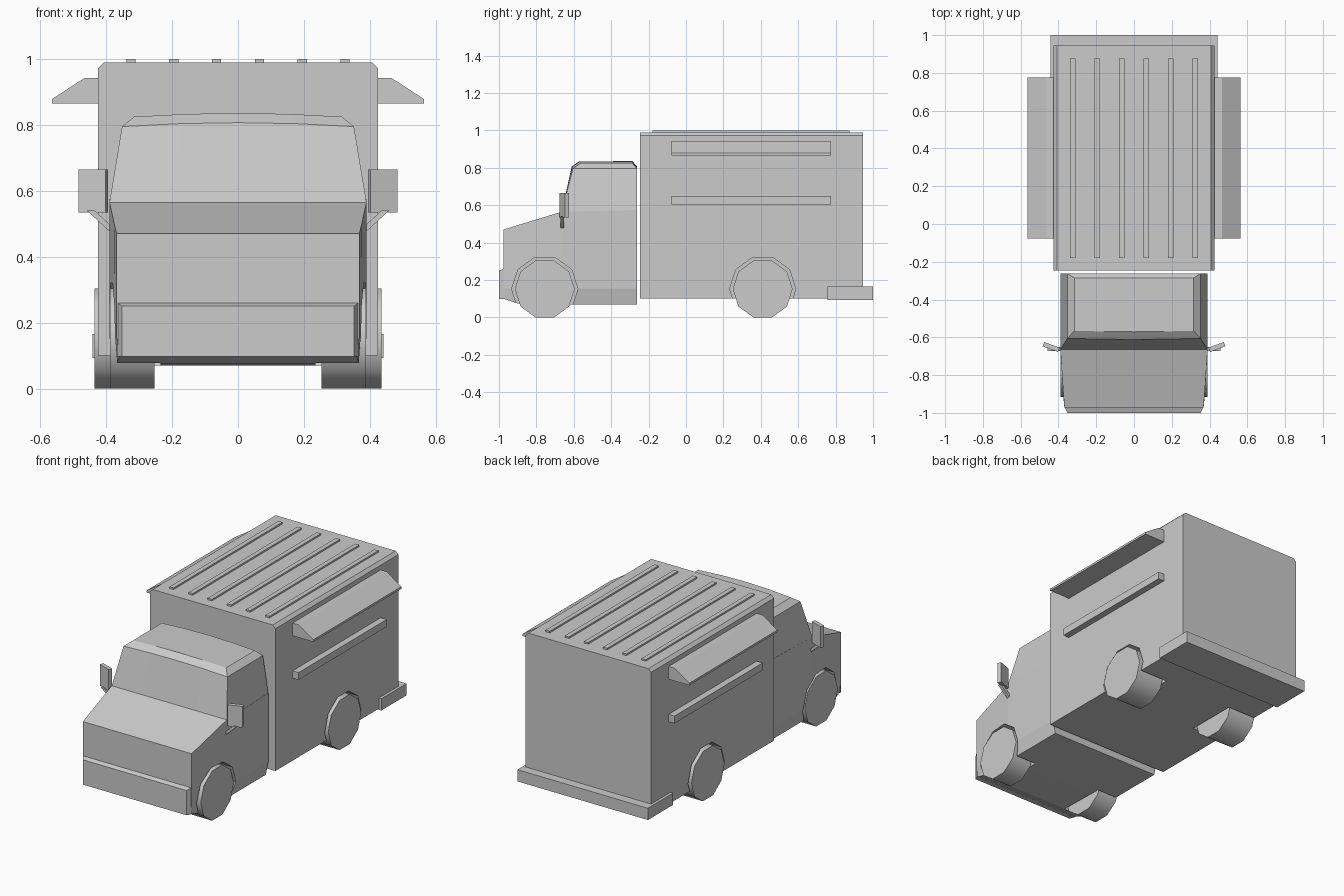
import bpy, math
from mathutils import Matrix, Vector

if "Cube" in bpy.data.objects:
    bpy.data.objects.remove(bpy.data.objects["Cube"])


def mesh_object(name, verts, faces):
    me = bpy.data.meshes.new(name)
    me.from_pydata([tuple(v) for v in verts], [], faces)
    ob = bpy.data.objects.new(name, me)
    bpy.context.collection.objects.link(ob)
    # consistent outward normals
    import bmesh
    bm = bmesh.new()
    bm.from_mesh(me)
    bmesh.ops.recalc_face_normals(bm, faces=bm.faces)
    bm.to_mesh(me)
    bm.free()
    return ob


def loft(name, rings):
    n = len(rings[0])
    verts = [p for r in rings for p in r]
    faces = [(k * n + i, k * n + (i + 1) % n, (k + 1) * n + (i + 1) % n, (k + 1) * n + i)
             for k in range(len(rings) - 1) for i in range(n)]
    faces += [tuple(range(n)), tuple(range(len(verts) - n, len(verts)))]
    return mesh_object(name, verts, faces)


def prism_y(name, pts, y0, y1):
    return loft(name, [[(x, y, z) for x, z in pts] for y in (y0, y1)])


def box(name, x0, x1, y0, y1, z0, z1):
    return prism_y(name, [(x0, z0), (x1, z0), (x1, z1), (x0, z1)], y0, y1)


def disc_x(name, x0, x1, cy, cz, r, sides=10):
    a = [2 * math.pi * i / sides for i in range(sides)]
    return loft(name, [[(x, cy + r * math.cos(t), cz + r * math.sin(t)) for t in a] for x in (x0, x1)])


def mirrored(pts):
    return pts + [(-x, z) for x, z in reversed(pts)]


# cargo box with chamfered roof edges
cargo = prism_y("cargo_box", mirrored([(.425, .10), (.425, .972), (.407, .99)]), -.245, .945)

# roof ribs
for i in range(6):
    x = -.325 + i * .13
    box("roof_rib", x - .014, x + .014, -.18, .875, .985, 1.0)

# rear step bumper
box("rear_bumper", -.442, .442, .757, 1.0, .093, .165)

# lower cab and hood: sections along y
sections = [(-.975, .36, .10, .368, .155, .368, .47),
            (-.90, .367, .075, .376, .155, .374, .493),
            (-.665, .372, .07, .39, .155, .39, .565),
            (-.262, .372, .07, .39, .155, .39, .575)]
lower = loft("cab_lower", [[(x, y, z) for x, z in mirrored([(a, b), (c, d), (e, f)])]
                           for y, a, b, c, d, e, f in sections])

# upper cab: stacked rings with a crowned roof
rings = []
for hx, yf, yb, z, crown in [(.39, -.665, -.262, .565, 0), (.352, -.605, -.262, .795, .012),
                             (.315, -.565, -.287, .825, .011)]:
    row = [(f, z + crown * (1 - f * f)) for f in (-1, -.5, 0, .5, 1)]
    rings.append([(f * hx, yf - crown * .5 * (1 - f * f), h) for f, h in row]
                 + [(f * hx, yb, h) for f, h in reversed(row)])
upper = loft("cab_upper", rings[:3])

# front bumper
loft("front_bumper", [[(x, y, z) for x, z in mirrored([(w, .098), (w, h)])]
                      for y, w, h in [(-1.0, .352, .25), (-.97, .367, .262)]])

for s in (-1, 1):
    # wheels and wheel wells
    for place, body, cy, outer in (("front", lower, -.755, .388), ("rear", cargo, .41, .436)):
        wheel = disc_x(place + "_wheel", s * .253, s * outer, cy, .152, .16)
        for o in bpy.context.selected_objects:
            o.select_set(False)
        wheel.select_set(True)
        bpy.context.view_layer.objects.active = wheel
        bpy.ops.object.shade_smooth_by_angle(angle=math.radians(40))
        cutter = disc_x("wheel_well_cutter", s * .235, s * .6, cy, .152, .177)
        cutter.hide_render = True
        cutter.hide_viewport = True
        mod = body.modifiers.new("wheel_well", 'BOOLEAN')
        mod.object = cutter
        mod.operation = 'DIFFERENCE'
        mod.solver = 'EXACT'

    # awning and serving shelf
    prism_y("awning", [(s * x, z) for x, z in [(.42, .865), (.565, .865), (.565, .878),
                                               (.465, .943), (.42, .943)]], -.078, .775)
    box("serving_shelf", s * .42, s * .465, -.078, .775, .605, .65)

    # side mirror and bracket
    m = box("side_mirror", -.043, .043, -.012, .012, .535, .665)
    m.data.transform(Matrix.Translation(Vector((s * .439, -.651, 0)))
                     @ Matrix.Rotation(s * math.radians(20), 4, 'Z'))
    prism_y("mirror_bracket", [(s * x, z) for x, z in [(.458, .54), (.435, .54), (.38, .49),
                                                       (.38, .468)]], -.672, -.652)
